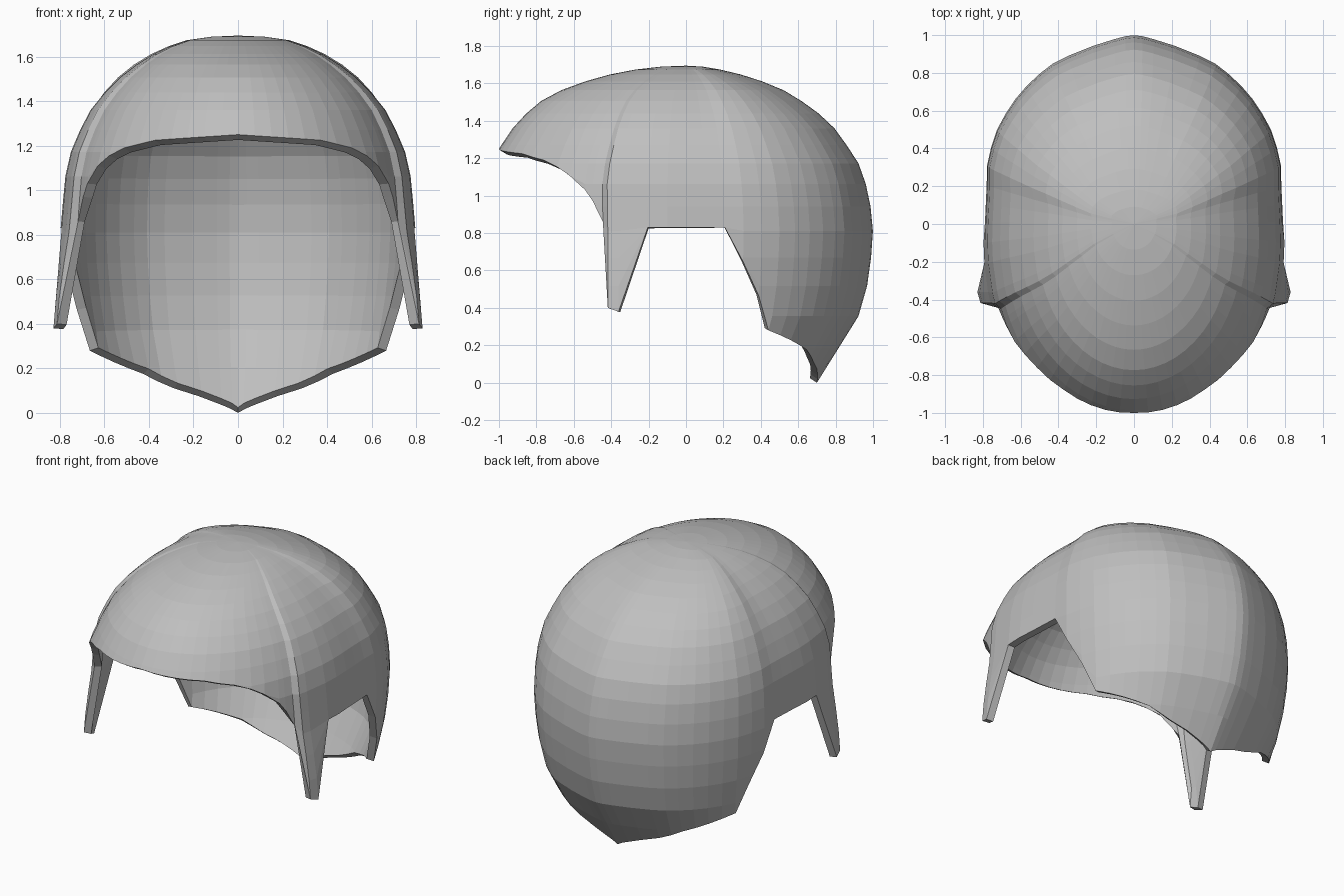
import bpy, bmesh, math

default = bpy.data.objects.get("Cube")
if default:
    bpy.data.objects.remove(default, do_unlink=True)

TOP = 1.695      # crown height
LEVELS = 18      # facet bands from crown to lowest rim
BACK = [(1.695, 0), (1.67, .2), (1.56, .53), (1.39, .77), (1.16, .93),
        (1, .98), (.82, 1), (.6, .985), (.45, .955), (.32, .91), (.01, .7)]
FRONT = [(1.695, 0), (1.64, .44), (1.55, .7), (1.49, .8), (1.37, .92),
         (1.25, 1), (1.1, 1.08), (.81, 1.07), (0, 1.07)]
SIDE = [(1.695, 0), (1.68, .2), (1.6, .4), (1.48, .56), (1.36, .66),
        (1.2, .74), (1.1, .768), (1, .78), (.85, .79)]
SIDE_BACK = SIDE + [(.6, .78), (.28, .725), (0, .6)]
SIDE_FRONT = SIDE + [(.55, .84), (.38, .855), (0, .855)]
# Rim height by angle from the back (0) round to the front (180)
RIM = [(0, 0), (12, .04), (27, .11), (37, .175), (60, .28), (78, .83), (101, .83),
       (109.7, .38), (113, .4), (114.5, .86), (117.6, .97), (120, 1.03),
       (125.6, 1.11), (131, 1.155), (137.4, 1.19), (150, 1.225), (180, 1.25)]
# Width factor by angle: full back corners, brow ridge, stepped-in visor
SWELL = [(0, .5), (10, .6), (16, .77), (30, 1.03), (45, 1.06), (60, 1.06), (73, 1.035),
         (80, 1), (90, 1), (113, 1.035), (114.4, 1), (132, 1.02), (160, 1.02),
         (180, 1)]
# Strength of the back corners by crown distance: rounder dome near the top
CORNERS = [(0, 2.2), (.37, 2.2), (.6, 1.2), (1, 1)]


def depth(z):
    """Crown distance that keeps a dome profile nearly straight."""
    return math.sqrt(max(TOP - z, 0))


def lookup(table, value):
    for (a, p), (b, q) in zip(table, table[1:]):
        if value <= b:
            return p + (q - p) * (value - a) / (b - a)
    return table[-1][1]


def by_depth(table):
    return [(depth(z), r) for z, r in table]


BACK, FRONT, SIDE_BACK, SIDE_FRONT = map(by_depth, (BACK, FRONT, SIDE_BACK, SIDE_FRONT))


def shell_point(angle, u, side):
    c, s = math.cos(math.radians(angle)), math.sin(math.radians(angle))
    length, width = (BACK, SIDE_BACK) if c > 0 else (FRONT, SIDE_FRONT)
    swell = lookup(SWELL, angle) - 1
    if c > 0:
        # The pointed back seam fades out towards the crown
        swell *= lookup(CORNERS, u) if swell > 0 else min(1, u / .7)
    x = s * (1 + swell) * lookup(width, u)
    return (side * x, c * lookup(length, u), TOP - u * u)


# Column angles: every rim corner plus even steps between them
angles = [0]
for (a, _), (b, _) in zip(RIM, RIM[1:]):
    n = max(1, round((b - a) / 6))
    angles += [a + (b - a) * k / n for k in range(1, n + 1)]

lowest = depth(RIM[0][1])
bm = bmesh.new()
for side in (1, -1):
    columns = []
    for a in angles:
        rim = depth(lookup(RIM, a))
        columns.append([bm.verts.new(shell_point(a, min(lowest * i / LEVELS, rim), side))
                        for i in range(LEVELS + 1)])
    for p, q in zip(columns, columns[1:]):
        for i in range(LEVELS):
            quad = (p[i], q[i], q[i + 1], p[i + 1])
            bm.faces.new(quad if side > 0 else quad[::-1])
bmesh.ops.remove_doubles(bm, verts=bm.verts, dist=.0005)
bmesh.ops.dissolve_degenerate(bm, edges=bm.edges, dist=.0005)

mesh = bpy.data.meshes.new("helmet_shell")
bm.to_mesh(mesh)
bm.free()
helmet = bpy.data.objects.new("helmet_shell", mesh)
bpy.context.collection.objects.link(helmet)

# Wall thickness, grown inwards
wall = helmet.modifiers.new("wall", 'SOLIDIFY')
wall.thickness = .045
wall.offset = -1

grey = bpy.data.materials.new("plain_grey")
grey.use_nodes = True
colour = (.52, .52, .52, 1)
grey.diffuse_color = colour
grey.node_tree.nodes["Principled BSDF"].inputs["Base Color"].default_value = colour
mesh.materials.append(grey)
